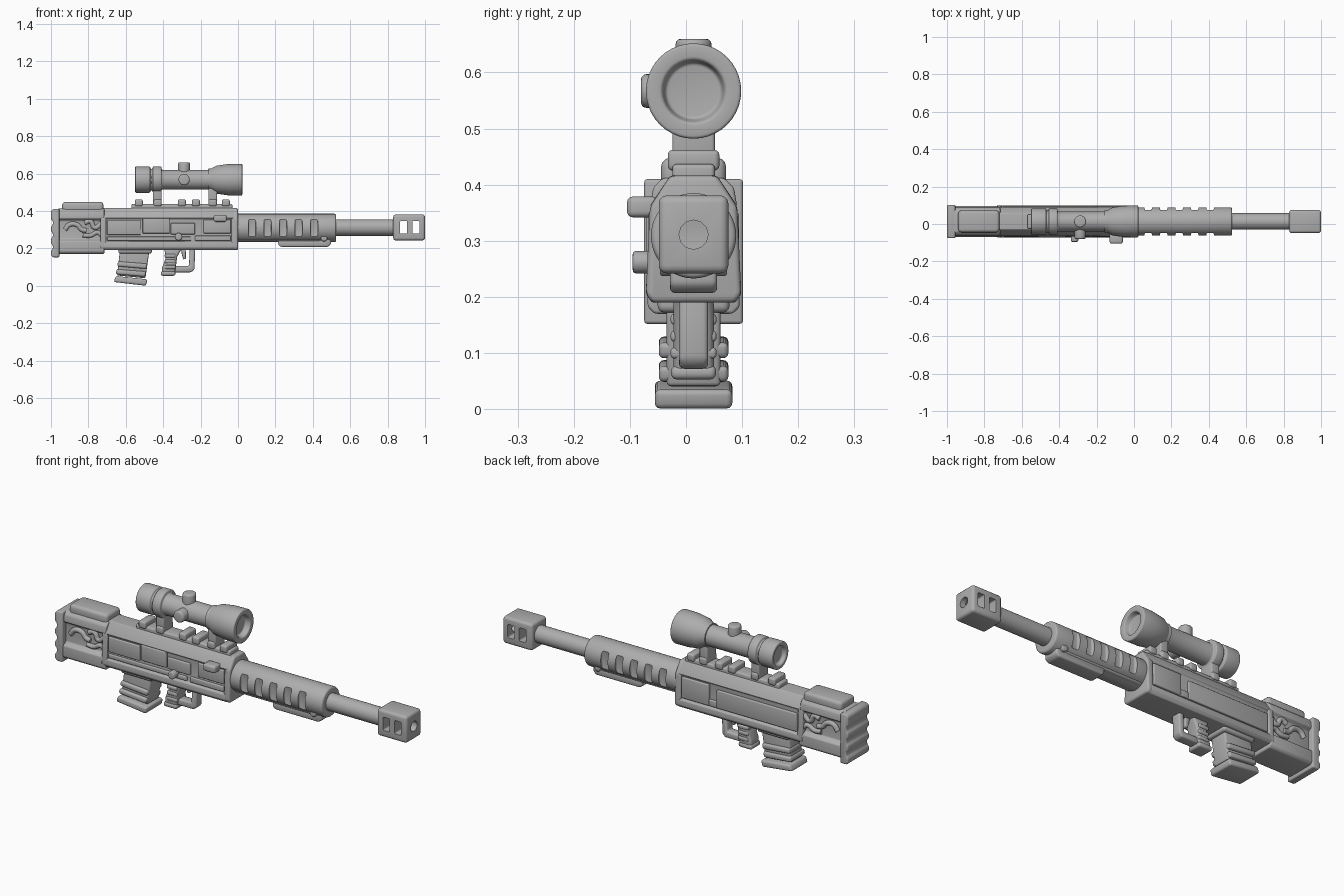
import bpy, bmesh, math
from mathutils import Matrix, Vector

if "Cube" in bpy.data.objects:
    bpy.data.objects.remove(bpy.data.objects["Cube"])

CY = 0.0135   # centre plane of the rifle
BORE = 0.311  # bore height
SCOPE = 0.567

grey = bpy.data.materials.new("grey")
grey.use_nodes = True
grey.diffuse_color = (0.42, 0.42, 0.42, 1)
grey.node_tree.nodes["Principled BSDF"].inputs["Base Color"].default_value = (0.42, 0.42, 0.42, 1)
parts, cutters = [], []


def finish(bm, name, bevel=0.0, cutter=False):
    bmesh.ops.recalc_face_normals(bm, faces=bm.faces)
    mesh = bpy.data.meshes.new(name)
    bm.to_mesh(mesh)
    bm.free()
    mesh.materials.append(grey)
    ob = bpy.data.objects.new(name, mesh)
    bpy.context.collection.objects.link(ob)
    (cutters if cutter else parts).append(ob)
    ob.hide_render = cutter
    if bevel:
        mod = ob.modifiers.new("soft edges", 'BEVEL')
        mod.width, mod.segments, mod.limit_method = bevel, 3, 'ANGLE'
        mod.angle_limit = math.radians(25)
    return ob


def box(name, x0, x1, y0, y1, z0, z1, bevel=0.008, cutter=False):
    bm = bmesh.new()
    bmesh.ops.create_cube(bm, size=1)
    for v in bm.verts:
        v.co = Vector(((x0 + x1) / 2 + v.co.x * (x1 - x0),
                       (y0 + y1) / 2 + v.co.y * (y1 - y0),
                       (z0 + z1) / 2 + v.co.z * (z1 - z0)))
    return finish(bm, name, bevel, cutter)


def mid_box(name, x0, x1, half, z0, z1, bevel=0.008, cutter=False):
    return box(name, x0, x1, CY - half, CY + half, z0, z1, bevel, cutter)


def extrude(name, pts, shift, bevel):
    bm = bmesh.new()
    face = bm.faces.new([bm.verts.new(p) for p in pts])
    new = bmesh.ops.extrude_face_region(bm, geom=[face])["geom"]
    bmesh.ops.translate(bm, vec=shift, verts=[g for g in new if isinstance(g, bmesh.types.BMVert)])
    return finish(bm, name, bevel)


def side_profile(name, pts, half, bevel=0.008):
    return extrude(name, [(x, CY - half, z) for x, z in pts], (0, 2 * half, 0), bevel)


def section(name, half_pts, x0, x1, bevel=0.008):
    ring = [(x0, CY + w, z) for w, z in half_pts] + [(x0, CY - w, z) for w, z in reversed(half_pts)]
    return extrude(name, ring, (x1 - x0, 0, 0), bevel)


def cylinder(name, r, a, b, bevel=0.006, sides=32, cutter=False):
    bm = bmesh.new()
    a, b = Vector(a), Vector(b)
    turn = (b - a).to_track_quat('Z', 'Y').to_matrix().to_4x4()
    bmesh.ops.create_cone(bm, cap_ends=True, segments=sides, radius1=r, radius2=r, depth=(b - a).length,
                          matrix=Matrix.Translation((a + b) / 2) @ turn)
    return finish(bm, name, bevel, cutter)


def lathe(name, pts, z, bevel):
    bm = bmesh.new()
    verts = [bm.verts.new((x, CY, z + r)) for x, r in pts]
    edges = [bm.edges.new(pair) for pair in zip(verts, verts[1:])]
    bmesh.ops.spin(bm, geom=verts + edges, cent=(0, CY, z), axis=(1, 0, 0), angle=2 * math.pi, steps=40)
    bmesh.ops.remove_doubles(bm, verts=bm.verts, dist=0.0005)
    return finish(bm, name, bevel)


def tube(name, pts, r):
    curve = bpy.data.curves.new(name, 'CURVE')
    curve.dimensions, curve.bevel_depth, curve.bevel_resolution = '3D', r, 3
    curve.use_fill_caps = True
    curve.resolution_u = 5
    line = curve.splines.new('BEZIER')
    line.bezier_points.add(len(pts) - 1)
    for point, co in zip(line.bezier_points, pts):
        point.co = co
        point.handle_left_type = point.handle_right_type = 'AUTO'
    curve.materials.append(grey)
    ob = bpy.data.objects.new(name, curve)
    bpy.context.collection.objects.link(ob)
    parts.append(ob)


def carve(ob, tool):
    mod = ob.modifiers.new("cut", 'BOOLEAN')
    mod.operation, mod.object, mod.solver = 'DIFFERENCE', tool, 'EXACT'


# Receiver with a long side recess, and the solid nose block
solid = [(0.074, 0.19), (0.085, 0.205), (0.078, 0.36), (0.042, 0.416)]
recessed = solid[:2] + [(0.084, 0.232), (0.071, 0.236), (0.069, 0.355), (0.078, 0.362)] + solid[3:]
section("receiver", recessed, -0.72, -0.02, 0.004)
section("receiver_nose", solid, -0.035, 0.0, 0.01)
section("receiver_rear", solid, -0.735, -0.705, 0.006)

# Side panels standing in the recess: (x0, x1, z0, z1, outer half width)
right_panels = [(-0.70, -0.52, 0.272, 0.35, 0.079), (-0.51, -0.365, 0.28, 0.36, 0.084),
                (-0.36, -0.23, 0.275, 0.335, 0.08), (-0.70, -0.25, 0.24, 0.262, 0.079),
                (-0.185, -0.038, 0.28, 0.352, 0.08), (-0.23, -0.038, 0.24, 0.268, 0.08)]
left_panels = [(-0.70, -0.24, 0.242, 0.335, 0.081), (-0.195, -0.038, 0.242, 0.35, 0.081),
               (-0.24, -0.195, 0.242, 0.275, 0.08)]
for x0, x1, z0, z1, w in right_panels:
    box("right_panel", x0, x1, CY - w, CY - 0.06, z0, z1, 0.004)
for x0, x1, z0, z1, w in left_panels:
    box("left_panel", x0, x1, CY + 0.06, CY + w, z0, z1, 0.004)

# Bolt handle and selector button
box("bolt_handle", -0.13, -0.06, -0.105, -0.05, 0.342, 0.379, 0.01)
cylinder("selector_button", 0.02, (-0.318, -0.095, 0.262), (-0.318, -0.05, 0.262))

# Stock with side pockets, cheek rest and ribbed butt plate
section("stock", [(0.07, 0.17), (0.082, 0.182), (0.082, 0.238), (0.058, 0.25), (0.058, 0.348),
                  (0.078, 0.36), (0.072, 0.395), (0.055, 0.412)], -0.965, -0.715, 0.006)
mid_box("cheek_rest", -0.94, -0.72, 0.058, 0.39, 0.448, 0.016)
butt = [(-0.955, 0.41), (-0.955, 0.152)]
for i in range(4):
    z = 0.152 + i * 0.0645
    butt += [(-0.99, z), (-1.0, z + 0.012), (-1.0, z + 0.032), (-0.99, z + 0.046)]
butt[-2:] = [(-1.0, 0.398), (-0.99, 0.41)]
side_profile("butt_plate", butt, 0.088, 0.006)
for s in (-1, 1):
    y = CY + s * 0.062
    tube("stock_vine_rear", [(-0.925, y, 0.30), (-0.90, y, 0.327), (-0.86, y, 0.325), (-0.835, y, 0.30),
                             (-0.81, y, 0.295)], 0.013)
    tube("stock_vine_front", [(-0.82, y, 0.335), (-0.79, y, 0.345), (-0.765, y, 0.31), (-0.73, y, 0.335)], 0.013)
    tube("stock_vine_low", [(-0.83, y, 0.27), (-0.79, y, 0.268), (-0.75, y, 0.285), (-0.73, y, 0.27)], 0.012)

# Handguard with slots in both sides
guard = cylinder("handguard", 0.076, (-0.01, CY, 0.309), (0.525, CY, 0.309), 0.01, 48)
for i in range(5):
    x = 0.075 + i * 0.083
    for s in (-1, 1):
        slot = box("slot_cutter", x - 0.02, x + 0.02, CY + s * 0.06 - 0.0001, CY + s * 0.12, 0.26, 0.36, 0.008, True) \
            if s > 0 else box("slot_cutter", x - 0.02, x + 0.02, CY - 0.12, CY - 0.06, 0.26, 0.36, 0.008, True)
        carve(guard, slot)
mid_box("handguard_lower_rail", 0.0, 0.45, 0.045, 0.238, 0.28, 0.01)
side_profile("folded_rest", [(0.215, 0.245), (0.215, 0.218), (0.23, 0.207), (0.48, 0.207), (0.497, 0.222),
                             (0.497, 0.275), (0.44, 0.275), (0.43, 0.245)], 0.042, 0.009)
cylinder("rest_hinge", 0.018, (0.46, CY - 0.06, 0.255), (0.46, CY + 0.06, 0.255))

# Barrel and muzzle brake
cylinder("barrel", 0.044, (0.5, CY, BORE), (0.86, CY, BORE), 0)
brake = mid_box("muzzle_brake", 0.83, 1.0, 0.062, 0.242, 0.381, 0.014)
for x in (0.866, 0.932):
    carve(brake, mid_box("vent_cutter", x, x + 0.038, 0.1, 0.278, 0.347, 0.006, True))
carve(brake, cylinder("bore_cutter", 0.026, (0.94, CY, BORE), (1.1, CY, BORE), 0, 12, True))

# Toothed scope rail and mounts
mid_box("scope_rail", -0.57, -0.03, 0.038, 0.40, 0.437, 0.008)
for x in (-0.53, -0.43, -0.30, -0.225, -0.135, -0.065):
    mid_box("rail_tooth", x - 0.021, x + 0.021, 0.046, 0.425, 0.462, 0.009)
for x in (-0.432, -0.135):
    mid_box("scope_mount", x - 0.023, x + 0.023, 0.038, 0.43, 0.54, 0.006)

# Scope with lens recesses at both ends, and its turrets
lathe("scope", [(-0.53, 0), (-0.53, 0.045), (-0.55, 0.05), (-0.55, 0.07), (-0.47, 0.07), (-0.468, 0.058),
                (-0.457, 0.058), (-0.455, 0.071), (-0.41, 0.071), (-0.408, 0.053), (-0.155, 0.053),
                (-0.115, 0.075), (-0.05, 0.084), (0.023, 0.085), (0.023, 0.056), (-0.005, 0.05), (-0.005, 0)],
      SCOPE, 0.006)
lathe("scope_ring", [(-0.158, 0.05), (-0.158, 0.06), (-0.12, 0.06), (-0.12, 0.05), (-0.158, 0.05)], SCOPE, 0)
cylinder("top_turret", 0.032, (-0.288, CY, SCOPE), (-0.288, CY, 0.66), 0.009)
cylinder("side_turret", 0.03, (-0.288, CY, SCOPE), (-0.288, -0.08, SCOPE), 0.009)

# Magazine leaning forward at the top
mid_box("magazine_well", -0.64, -0.46, 0.064, 0.172, 0.21, 0.012)
side_profile("magazine", [(-0.63, 0.2), (-0.472, 0.2), (-0.495, 0.04), (-0.647, 0.055)], 0.048)
for i in range(2):
    x, z = -0.642 - 0.007 * i, 0.13 - 0.042 * i
    side_profile("magazine_rib", [(x, z), (x + 0.158, z - 0.012), (x + 0.152, z - 0.04), (x - 0.004, z - 0.026)],
                 0.062, 0.009)
side_profile("magazine_floor", [(-0.652, 0.052), (-0.484, 0.034), (-0.492, 0.0), (-0.665, 0.02)], 0.069, 0.01)

# Grip, trigger and guard
side_profile("grip", [(-0.395, 0.2), (-0.30, 0.2), (-0.325, 0.155), (-0.338, 0.058), (-0.408, 0.064),
                      (-0.405, 0.1), (-0.385, 0.15)], 0.036, 0.012)
mid_box("grip_base", -0.412, -0.335, 0.04, 0.053, 0.078, 0.01)
for z in (0.10, 0.13, 0.16):
    mid_box("grip_ridge", -0.392, -0.333, 0.041, z - 0.01, z + 0.01, 0.007)
side_profile("trigger_guard", [(-0.258, 0.2), (-0.23, 0.2), (-0.232, 0.088), (-0.248, 0.072), (-0.36, 0.072),
                               (-0.36, 0.105), (-0.262, 0.105)], 0.026, 0.009)
side_profile("trigger", [(-0.305, 0.2), (-0.28, 0.2), (-0.278, 0.145), (-0.292, 0.14), (-0.3, 0.165)], 0.012, 0.004)

# Bake the modifiers and shade softly
bpy.ops.object.select_all(action='DESELECT')
for ob in parts:
    ob.select_set(True)
bpy.context.view_layer.objects.active = parts[0]
bpy.ops.object.convert(target='MESH')
bpy.ops.object.shade_smooth_by_angle(angle=math.radians(40))
for ob in cutters:
    bpy.data.objects.remove(ob)
